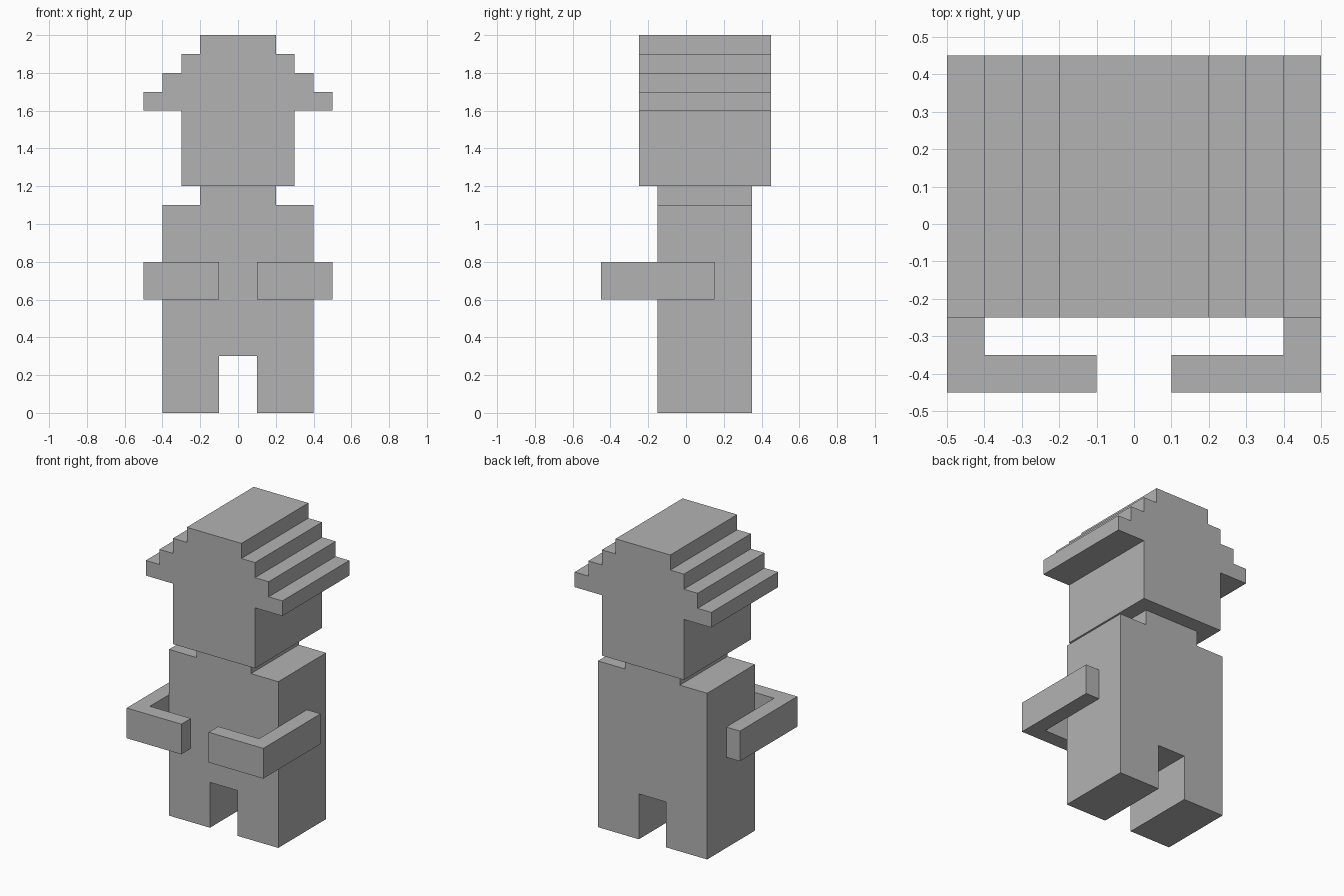
import bpy
import bmesh

cube = bpy.data.objects.get("Cube")
if cube:
    bpy.data.objects.remove(cube, do_unlink=True)

# Single plain grey
grey = bpy.data.materials.new("plain_grey")
grey.use_nodes = True
colour = (0.45, 0.45, 0.45, 1)
grey.diffuse_color = colour
grey.node_tree.nodes["Principled BSDF"].inputs["Base Color"].default_value = colour


def extrude_profile(name, points, offset):
    """Make a flat-faced prism from an outline pushed along an offset."""
    bm = bmesh.new()
    outline = bm.faces.new([bm.verts.new(p) for p in points])
    result = bmesh.ops.extrude_face_region(bm, geom=[outline], use_keep_orig=True)
    moved = [v for v in result["geom"] if isinstance(v, bmesh.types.BMVert)]
    bmesh.ops.translate(bm, verts=moved, vec=offset)
    bmesh.ops.recalc_face_normals(bm, faces=bm.faces)
    mesh = bpy.data.meshes.new(name)
    bm.to_mesh(mesh)
    bm.free()
    mesh.materials.append(grey)
    obj = bpy.data.objects.new(name, mesh)
    bpy.context.collection.objects.link(obj)
    return obj


def symmetric_block(name, half, y_front, y_back):
    """Mirror a half outline (x, z) across the middle and extrude it in y."""
    outline = half + [(-x, z) for x, z in reversed(half)]
    points = [(x, y_front, z) for x, z in outline]
    return extrude_profile(name, points, (0, y_back - y_front, 0))


# Torso with legs below and neck above
symmetric_block("body", [(0.1, 0.3), (0.1, 0), (0.4, 0), (0.4, 1.1),
                         (0.2, 1.1), (0.2, 1.2)], -0.15, 0.35)

# Head with a stepped hat, each step one notch in and up
head_half = [(0.3, 1.2), (0.3, 1.6)]
for step in range(4):
    x = 0.5 - 0.1 * step
    z = 1.6 + 0.1 * step
    head_half += [(x, z), (x, z + 0.1)]
symmetric_block("head", head_half, -0.25, 0.45)

# Bent arms reaching forward and inward
arm = [(0.4, 0.15), (0.5, 0.15), (0.5, -0.45), (0.1, -0.45),
       (0.1, -0.35), (0.4, -0.35)]
for side, name in ((1, "left_arm"), (-1, "right_arm")):
    extrude_profile(name, [(side * x, y, 0.6) for x, y in arm], (0, 0, 0.2))
